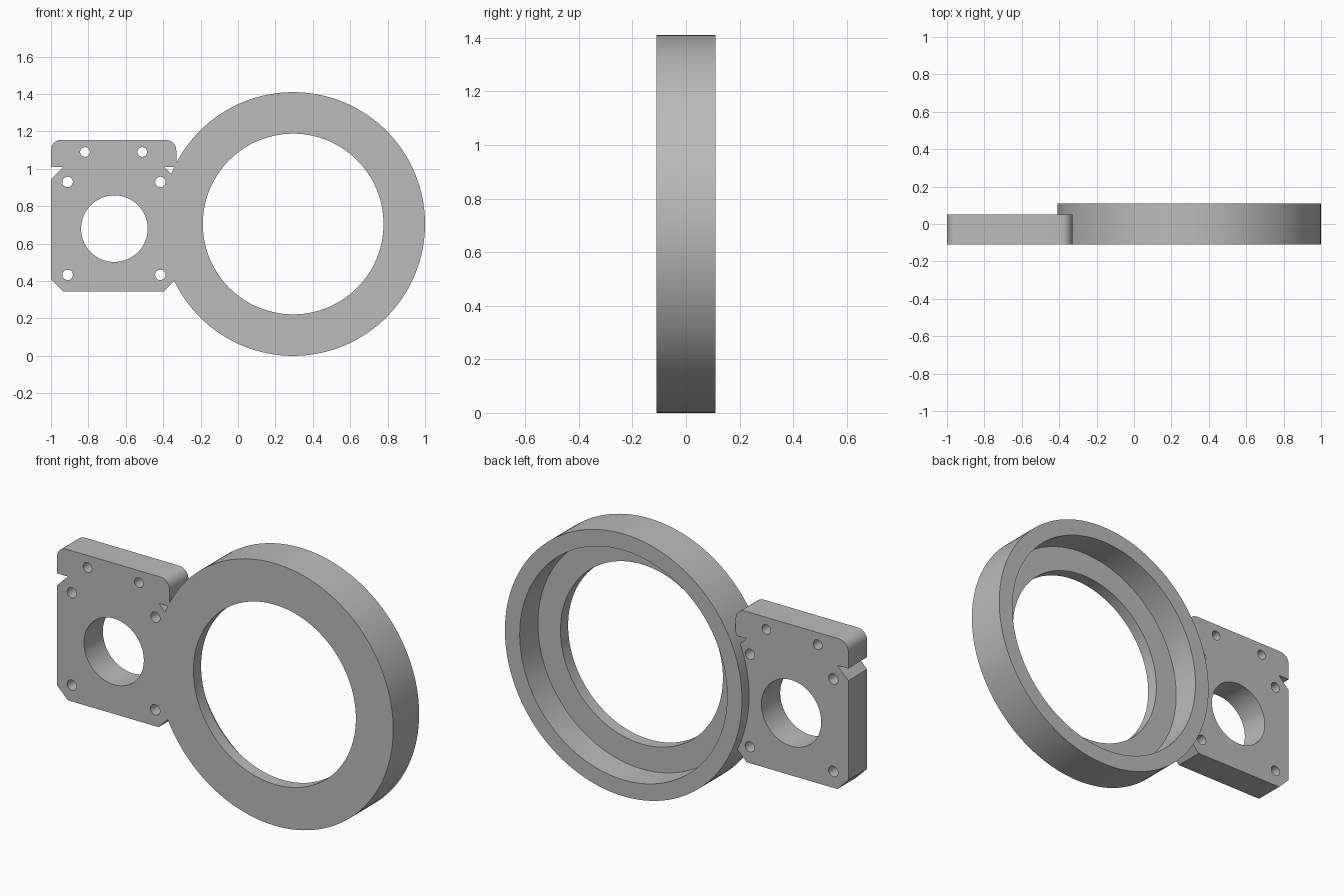
import bpy, bmesh
from math import sin, cos, tau, pi, radians
from mathutils import Vector, Matrix

cube = bpy.data.objects.get("Cube")
if cube:
    bpy.data.objects.remove(cube, do_unlink=True)

grey = bpy.data.materials.new("neutral_grey")
grey.use_nodes = True
grey.diffuse_color = (0.5, 0.5, 0.5, 1)
grey.node_tree.nodes["Principled BSDF"].inputs["Base Color"].default_value = (0.5, 0.5, 0.5, 1)

FRONT, RING_BACK, RING_FLOOR, PLATE_BACK = -0.11, 0.11, -0.045, 0.05
RING_X, RING_Z = 0.295, 0.705
PLATE_X, HALF = -0.665, 0.335


def arc(x, z, r, start, end, n):
    return [(x + r * cos(start + (end - start) * i / n),
             z + r * sin(start + (end - start) * i / n)) for i in range(n + 1)]


def circle(x, z, r, n):
    return arc(x, z, r, 0, tau, n)[:-1]


def select_only(ob):
    bpy.ops.object.select_all(action="DESELECT")
    ob.select_set(True)
    bpy.context.view_layer.objects.active = ob


def extruded_outline(name, loops, y0, y1):
    """Flat outline with holes, extruded between two depths."""
    cu = bpy.data.curves.new(name, "CURVE")
    cu.dimensions, cu.fill_mode, cu.extrude = "2D", "BOTH", (y1 - y0) / 2
    for loop in loops:
        sp = cu.splines.new("POLY")
        sp.points.add(len(loop) - 1)
        for p, (x, z) in zip(sp.points, loop):
            p.co = (x, z, 0, 1)
        sp.use_cyclic_u = True
    ob = bpy.data.objects.new(name, cu)
    bpy.context.collection.objects.link(ob)
    select_only(ob)
    bpy.ops.object.convert(target="MESH")
    ob = bpy.context.object
    ob.data.transform(Matrix.Translation((0, (y0 + y1) / 2, 0)) @ Matrix.Rotation(pi / 2, 4, "X"))
    bm = bmesh.new()
    bm.from_mesh(ob.data)
    bmesh.ops.remove_doubles(bm, verts=bm.verts, dist=1e-5)
    bmesh.ops.recalc_face_normals(bm, faces=bm.faces)
    bm.to_mesh(ob.data)
    bm.free()
    return ob


def lathe(name, profile, steps):
    """Closed (radius, y) profile spun round the y axis."""
    bm = bmesh.new()
    vs = [bm.verts.new((r, y, 0)) for r, y in profile]
    es = [bm.edges.new((a, b)) for a, b in zip(vs, vs[1:] + vs[:1])]
    bmesh.ops.spin(bm, geom=vs + es, cent=(0, 0, 0), axis=(0, 1, 0),
                   angle=tau, steps=steps, use_merge=True)
    bmesh.ops.remove_doubles(bm, verts=bm.verts, dist=1e-5)
    bmesh.ops.recalc_face_normals(bm, faces=bm.faces)
    bm.transform(Matrix.Translation((RING_X, 0, RING_Z)))
    me = bpy.data.meshes.new(name)
    bm.to_mesh(me)
    bm.free()
    ob = bpy.data.objects.new(name, me)
    bpy.context.collection.objects.link(ob)
    return ob


# Ring with a wide counterbore in its back
ring = lathe("ring_and_mounting_plate", [
    (0.483, FRONT), (0.705, FRONT), (0.705, RING_BACK),
    (0.617, RING_BACK), (0.617, RING_FLOOR), (0.483, RING_FLOOR)], 128)

# Plate outline: right half, mirrored to the left
half = [(0.27, 0.345), (HALF, 0.41), (HALF, 0.945), (0.27, 1.01), (HALF, 1.01)]
half += arc(HALF - 0.055, 1.1, 0.055, 0, pi / 2, 8)
outline = [(PLATE_X + x, z) for x, z in half] + [(PLATE_X - x, z) for x, z in reversed(half)]

# Motor bore, four bolt holes and two upper holes
holes = [circle(PLATE_X + 0.004, 0.68, 0.178, 64)]
for side in (-1, 1):
    holes += [circle(PLATE_X + 0.002 + side * 0.248, z, 0.028, 24) for z in (0.433, 0.93)]
    holes.append(circle(PLATE_X + side * 0.153, 1.09, 0.026, 24))
plate = extruded_outline("plate_helper", [outline] + holes, FRONT, PLATE_BACK)

# Join both into one solid
mod = ring.modifiers.new("join_plate", "BOOLEAN")
mod.operation, mod.solver, mod.object = "UNION", "EXACT", plate
select_only(ring)
bpy.ops.object.modifier_apply(modifier=mod.name)
bpy.data.objects.remove(plate, do_unlink=True)

ring.data.materials.clear()
ring.data.materials.append(grey)
for p in ring.data.polygons:
    p.material_index = 0
select_only(ring)
bpy.ops.object.shade_smooth_by_angle(angle=radians(30))
